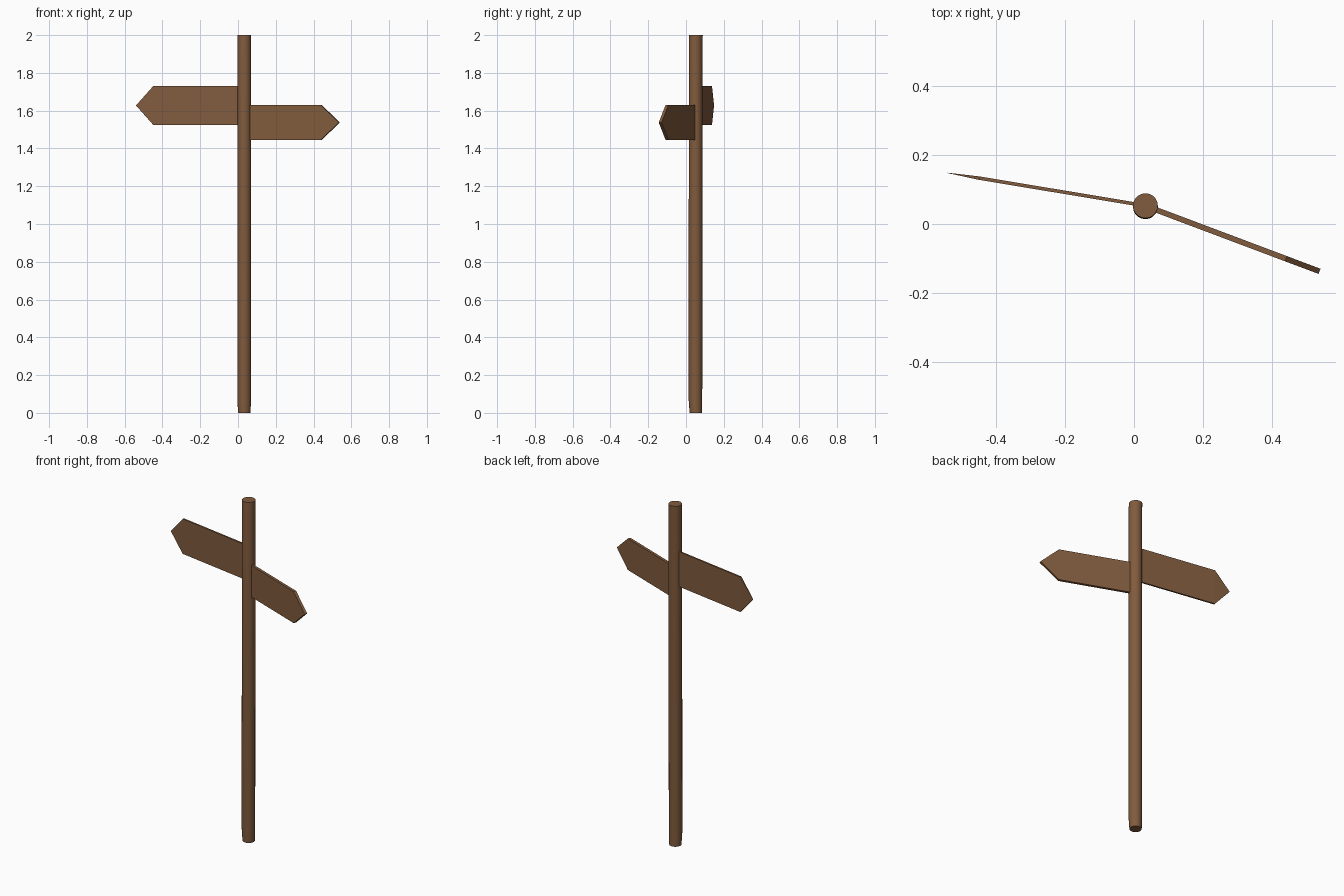
import bpy, bmesh, math
from mathutils import Vector

if "Cube" in bpy.data.objects:
    bpy.data.objects.remove(bpy.data.objects["Cube"])

wood = bpy.data.materials.new("brown_wood")
wood.diffuse_color = (0.22, 0.105, 0.047, 1)
wood.use_nodes = True
wood.node_tree.nodes["Principled BSDF"].inputs["Base Color"].default_value = wood.diffuse_color


def finish(name, bm):
    bmesh.ops.recalc_face_normals(bm, faces=bm.faces)
    mesh = bpy.data.meshes.new(name)
    bm.to_mesh(mesh)
    bm.free()
    mesh.materials.append(wood)
    obj = bpy.data.objects.new(name, mesh)
    bpy.context.collection.objects.link(obj)
    return obj


def make_post(rings, sides=20):
    bm = bmesh.new()
    loops = []
    for x, y, z, r in rings:
        loops.append([bm.verts.new((x + r * math.cos(2 * math.pi * i / sides),
                                    y + r * math.sin(2 * math.pi * i / sides), z))
                      for i in range(sides)])
    for a, b in zip(loops, loops[1:]):
        for i in range(sides):
            j = (i + 1) % sides
            bm.faces.new((a[i], a[j], b[j], b[i]))
    bm.faces.new(loops[0])
    bm.faces.new(loops[-1])
    return finish("post", bm)


def make_board(name, start, tip, shoulder, z_low, z_high, thick, tip_thick):
    """Arrow-shaped plank standing upright along the line start -> tip."""
    start, tip = Vector((*start, 0)), Vector((*tip, 0))
    side = (tip - start).normalized().cross(Vector((0, 0, 1)))
    neck = start.lerp(tip, shoulder)
    outline = [(start, z_low, thick), (neck, z_low, thick),
               (tip, (z_low + z_high) / 2, tip_thick),
               (neck, z_high, thick), (start, z_high, thick)]
    bm = bmesh.new()
    front, back = [[bm.verts.new(p + side * s * t / 2 + Vector((0, 0, z)))
                    for p, z, t in outline] for s in (1, -1)]
    # body and head stay separate faces so the head can taper flat
    for f in (front, back):
        bm.faces.new((f[0], f[1], f[3], f[4]))
        bm.faces.new((f[1], f[2], f[3]))
    for i in range(5):
        j = (i + 1) % 5
        bm.faces.new((front[i], front[j], back[j], back[i]))
    return finish(name, bm)


# Round post with a slightly narrowed foot
post = make_post([(0.033, 0.052, 0, 0.033), (0.033, 0.050, 0.07, 0.036),
                  (0.033, 0.051, 1.97, 0.036), (0.033, 0.053, 2.0, 0.036)])

# Two direction boards; the left one has a head thinned to a point
make_board("left_board", (0.033, 0.053), (-0.54, 0.148), 0.84,
           1.525, 1.73, 0.010, 0.001)
make_board("right_board", (0.04, 0.05), (0.537, -0.137), 0.805,
           1.445, 1.63, 0.016, 0.016)

bpy.ops.object.select_all(action='DESELECT')
post.select_set(True)
bpy.context.view_layer.objects.active = post
bpy.ops.object.shade_smooth_by_angle(angle=math.radians(40))
